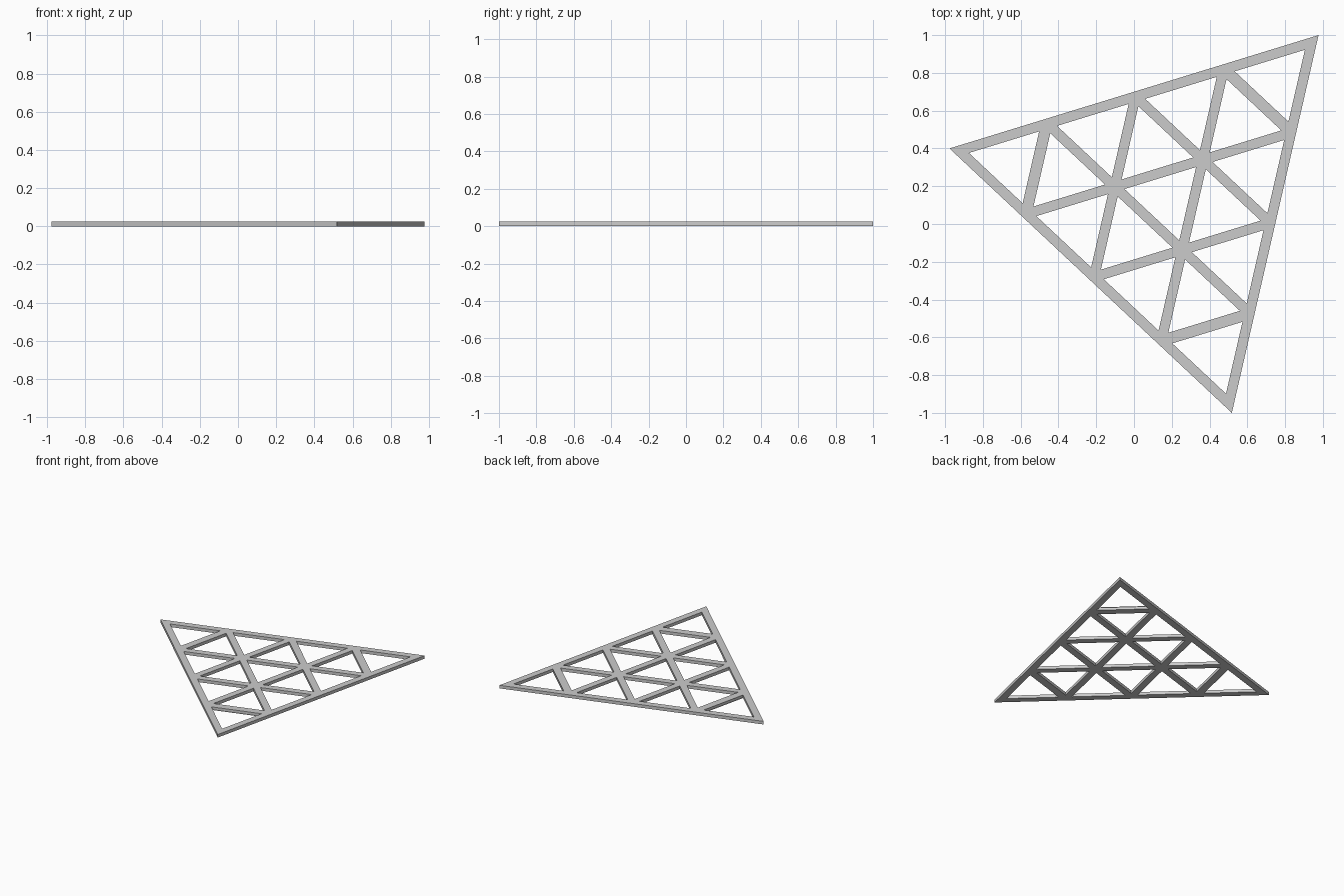
import bpy, bmesh
from mathutils import Vector

if "Cube" in bpy.data.objects:
    bpy.data.objects.remove(bpy.data.objects["Cube"])

CORNERS = [Vector((-0.977, 0.4, 0)), Vector((0.977, 1.0, 0)), Vector((0.518, -1.0, 0))]
ROWS = 4             # triangle cells along each side
BAR = 0.053          # bar width
HEIGHT = 0.025

centre = sum(CORNERS, Vector()) / 3
inradius = (CORNERS[1] - CORNERS[0]).length / (2 * 3 ** 0.5)
shrink = 1 - BAR / 2 / inradius
a, b, c = [centre + (p - centre) * shrink for p in CORNERS]

bm = bmesh.new()

# triangular grid following the bar centre lines
grid = {}
for i in range(ROWS + 1):
    for j in range(ROWS + 1 - i):
        grid[i, j] = bm.verts.new(a + (b - a) * i / ROWS + (c - a) * j / ROWS)
for i in range(ROWS):
    for j in range(ROWS - i):
        bm.faces.new((grid[i, j], grid[i, j + 1], grid[i + 1, j]))
        if i + j < ROWS - 1:
            bm.faces.new((grid[i + 1, j], grid[i, j + 1], grid[i + 1, j + 1]))
bm.normal_update()

# open a hole in every cell, leaving half a bar on each edge
cells = bm.faces[:]
bmesh.ops.inset_individual(bm, faces=cells, thickness=BAR / 2, use_even_offset=True)
bmesh.ops.delete(bm, geom=cells, context='FACES')

# push the rim out to give the outer frame its full width
for (i, j), v in grid.items():
    if i == 0 or j == 0 or i + j == ROWS:
        v.co = centre + (v.co - centre) / shrink

# thickness
ext = bmesh.ops.extrude_face_region(bm, geom=bm.faces[:], use_keep_orig=True)
top = [g for g in ext["geom"] if isinstance(g, bmesh.types.BMVert)]
bmesh.ops.translate(bm, verts=top, vec=(0, 0, HEIGHT))
bmesh.ops.recalc_face_normals(bm, faces=bm.faces[:])

mesh = bpy.data.meshes.new("triangle_lattice")
bm.to_mesh(mesh)
bm.free()
bpy.context.collection.objects.link(bpy.data.objects.new("triangle_lattice", mesh))
